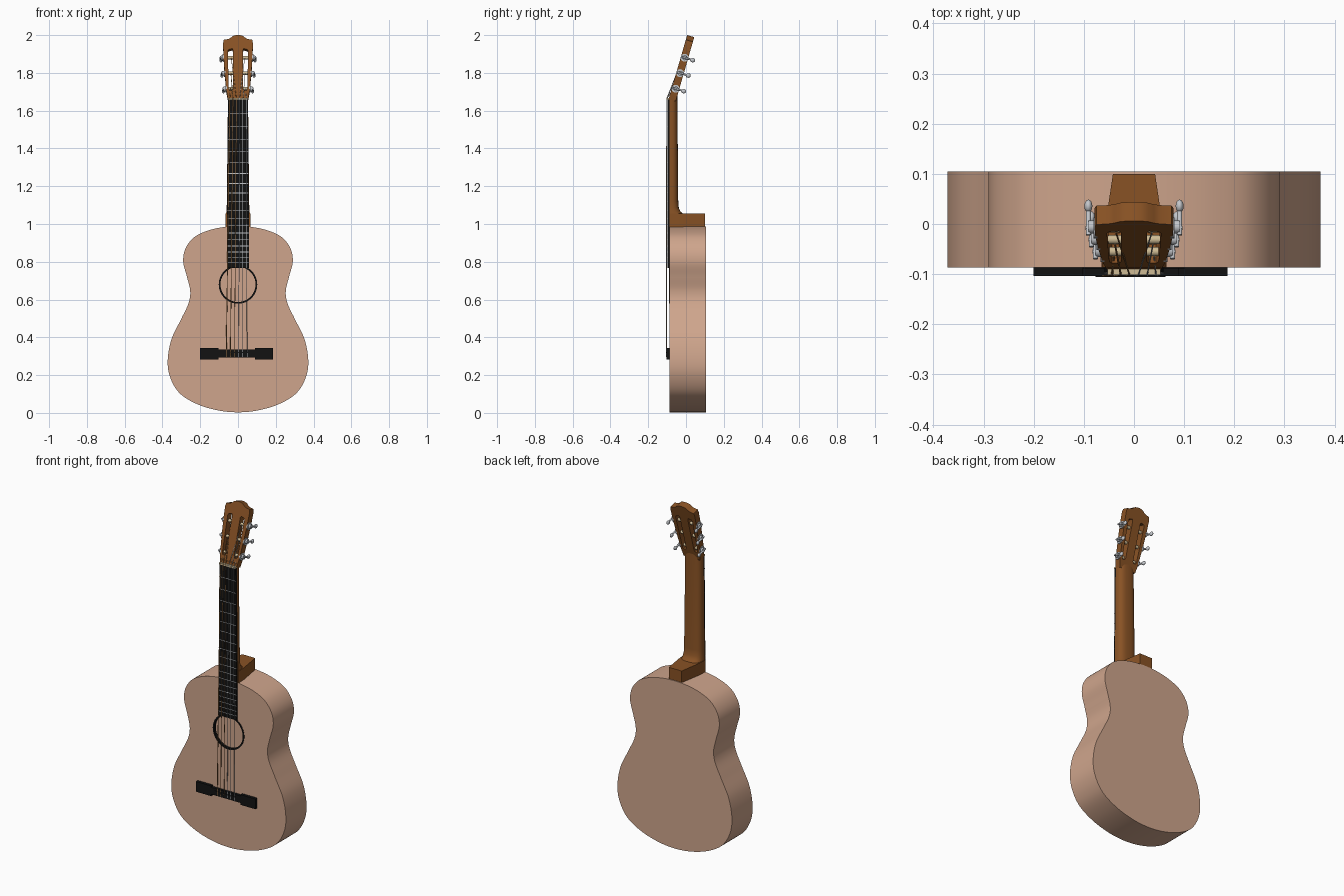
import bpy, bmesh, math
from mathutils import Vector

if "Cube" in bpy.data.objects:
    bpy.data.objects.remove(bpy.data.objects["Cube"])

def material(name, rgb):
    m = bpy.data.materials.new(name)
    m.diffuse_color = (*rgb, 1)
    m.use_nodes = True
    m.node_tree.nodes["Principled BSDF"].inputs["Base Color"].default_value = m.diffuse_color
    return m

PALE = material("pale wood", (0.62, 0.375, 0.262))
BROWN = material("brown wood", (0.25, 0.085, 0.018))
BLACK = material("black wood", (0.006, 0.006, 0.006))
SILVER = material("silver metal", (0.55, 0.57, 0.60))
CREAM = material("cream bone", (0.62, 0.50, 0.30))
BRONZE = material("bronze string", (0.40, 0.20, 0.07))

def add(name, mesh, mat, smooth=True):
    mesh.materials.clear()
    mesh.materials.append(mat)
    for p in mesh.polygons:
        p.use_smooth = smooth
        p.material_index = 0
    if smooth:
        mesh.set_sharp_from_angle(angle=math.radians(35))
    ob = bpy.data.objects.new(name, mesh)
    bpy.context.collection.objects.link(ob)
    return ob

def from_bm(name, bm, mat, smooth=True):
    bmesh.ops.recalc_face_normals(bm, faces=bm.faces[:])
    mesh = bpy.data.meshes.new(name)
    bm.to_mesh(mesh)
    bm.free()
    return add(name, mesh, mat, smooth)

def plate(name, loops, y0, y1, mat):
    """Extruded flat outline (x, z); later loops are holes."""
    cu = bpy.data.curves.new(name, 'CURVE')
    cu.dimensions, cu.fill_mode, cu.extrude = '2D', 'BOTH', (y1 - y0) / 2
    for loop in loops:
        s = cu.splines.new('POLY')
        s.points.add(len(loop) - 1)
        for p, (x, z) in zip(s.points, loop):
            p.co = (x, z, 0, 1)
        s.use_cyclic_u = True
    tmp = bpy.data.objects.new(name + "_curve", cu)
    bpy.context.collection.objects.link(tmp)
    mesh = bpy.data.meshes.new_from_object(tmp)
    bpy.data.objects.remove(tmp)
    bm = bmesh.new()
    bm.from_mesh(mesh)
    bmesh.ops.remove_doubles(bm, verts=bm.verts[:], dist=1e-5)
    ob = from_bm(name, bm, mat)
    ob.location.y = (y0 + y1) / 2
    ob.rotation_euler.x = math.pi / 2
    return ob

def box(name, x0, x1, y0, y1, z0, z1, mat):
    return plate(name, [[(x0, z0), (x1, z0), (x1, z1), (x0, z1)]], y0, y1, mat)

def rod(name, p, q, r, mat, n=16):
    p, q = Vector(p), Vector(q)
    bm = bmesh.new()
    bmesh.ops.create_cone(bm, cap_ends=True, segments=n, radius1=r, radius2=r, depth=(q - p).length)
    ob = from_bm(name, bm, mat)
    ob.location = (p + q) / 2
    ob.rotation_euler = (q - p).to_track_quat('Z', 'Y').to_euler()
    return ob

def loft(name, sections, mat):
    bm = bmesh.new()
    rings = [[bm.verts.new(c) for c in s] for s in sections]
    n = len(rings[0])
    for a, b in zip(rings, rings[1:]):
        for i in range(n):
            bm.faces.new((a[i], a[(i + 1) % n], b[(i + 1) % n], b[i]))
    bm.faces.new(rings[0])
    bm.faces.new(rings[-1])
    return from_bm(name, bm, mat)

def smooth_loop(pts, n=8):
    """Closed Catmull-Rom curve through the points."""
    out, k = [], len(pts)
    for i in range(k):
        a, b, c, d = (Vector(pts[(i + j) % k]) for j in (-1, 0, 1, 2))
        for j in range(n):
            t = j / n
            v = 0.5 * (2*b + (c - a)*t + (2*a - 5*b + 4*c - d)*t*t + (3*b - a - 3*c + d)*t**3)
            out.append((v.x, v.y))
    return out

def mirrored(half):
    return half + [(-x, z) for x, z in reversed(half) if x > 1e-6]

def circle(r, z, n=64):
    return [(r * math.cos(2*math.pi*i/n), z + r * math.sin(2*math.pi*i/n)) for i in range(n)]

# hollow body: top with sound hole, back, and sides
FRONT, BACK = -0.087, 0.105
outline = smooth_loop(mirrored([
    (0, 0.003), (0.11, 0.014), (0.22, 0.048), (0.31, 0.105), (0.36, 0.19), (0.372, 0.28),
    (0.352, 0.39), (0.302, 0.495), (0.262, 0.58), (0.253, 0.645), (0.27, 0.72), (0.29, 0.80),
    (0.278, 0.87), (0.232, 0.93), (0.16, 0.965), (0.08, 0.983), (0, 0.988)]))
inner = [(x * 0.97, 0.5 + (z - 0.5) * 0.976) for x, z in outline]
plate("body_top", [outline, circle(0.096, 0.68)], FRONT, FRONT + 0.01, PALE)
plate("body_sides", [outline, inner], FRONT + 0.01, BACK - 0.01, PALE)
plate("body_back", [outline], BACK - 0.01, BACK, PALE)
plate("sound_hole_ring", [circle(0.102, 0.68), circle(0.093, 0.68)], FRONT - 0.002, FRONT + 0.014, BLACK)

# neck with rounded back, flaring into the heel
def neck_section(z, w, back, n=20):
    pts = []
    for i in range(n + 1):
        a = math.pi * i / n
        c, s = math.cos(a), math.sin(a)
        x = math.copysign(abs(c) ** 0.7, c) * w
        pts.append((x, FRONT + (back - FRONT) * abs(s) ** 0.7, z))
    return pts
loft("neck", [neck_section(*s) for s in (
    (1.685, 0.053, -0.046), (1.12, 0.059, -0.041), (1.085, 0.060, -0.038),
    (1.065, 0.062, -0.028), (1.05, 0.063, -0.008))], BROWN)
heel = [(0.065, FRONT), (0.062, -0.03), (0.051, 0.04), (0.042, 0.1)]
heel += [(-x, y) for x, y in reversed(heel)]
loft("heel", [[(x, y, z) for x, y in heel] for z in (0.972, 1.055)], BROWN)

# fretboard, frets and nut
NUT, SADDLE = 1.66, 0.32
def board_w(z):
    return 0.053 + (NUT - z) * 0.007
plate("fretboard", [mirrored([(board_w(0.77), 0.768), (board_w(NUT), NUT)])], -0.097, FRONT, BLACK)
for i in range(1, 19):
    z = SADDLE + (NUT - SADDLE) * 2 ** (-i / 12)
    w = board_w(z)
    box("fret", -w, w, -0.0985, -0.096, z - 0.0015, z + 0.0015, SILVER)
box("nut", -0.053, 0.053, -0.102, -0.08, NUT - 0.002, NUT + 0.008, CREAM)

# bridge with wider wings, and saddle
bx = -0.007
plate("bridge", [[(bx + sx, z) for sx, z in (
    (-0.193, 0.283), (-0.096, 0.283), (-0.096, 0.294), (0.096, 0.294), (0.096, 0.283), (0.193, 0.283),
    (0.193, 0.343), (0.096, 0.343), (0.096, 0.335), (-0.096, 0.335), (-0.096, 0.343), (-0.193, 0.343))]],
    -0.104, FRONT, BLACK)
box("saddle", bx - 0.07, bx + 0.07, -0.1055, -0.1, 0.317, 0.322, BLACK)

# slotted head, tilted backwards
TILT = math.radians(16.1)
up = Vector((0, math.sin(TILT), math.cos(TILT)))
rear = Vector((0, math.cos(TILT), -math.sin(TILT)))
origin = Vector((0, -0.092, NUT))
def head_point(x, v, d):
    """Point on the head: across, along, and depth behind its front."""
    return origin + Vector((x, 0, 0)) + up * v + rear * d
slot = [(0.026, 0.06), (0.030, 0.05), (0.044, 0.05), (0.049, 0.06),
        (0.054, 0.265), (0.050, 0.275), (0.030, 0.28), (0.026, 0.27)]
head = plate("head", [mirrored([(0, 0.0), (0.053, 0.0), (0.062, 0.05), (0.071, 0.15), (0.077, 0.24),
    (0.079, 0.31), (0.075, 0.328), (0.052, 0.332), (0.04, 0.338), (0.028, 0.349), (0.014, 0.353), (0, 0.354)]),
    slot, [(-x, z) for x, z in reversed(slot)]], -0.0195, 0.0195, BROWN)
head.location = head_point(0, 0, 0.0195)
head.rotation_euler.x = math.pi / 2 - TILT

# tuners: roller, shaft, gear, stem and button, three per side
TUNERS = ((0.064, 0.063), (0.15, 0.071), (0.235, 0.077))
for side in (-1, 1):
    for v, w in TUNERS:
        def hp(x, d):
            return head_point(side * x, v, d)
        rod("roller", hp(0.025, 0.02), hp(0.053, 0.02), 0.009, CREAM)
        rod("tuner_shaft", hp(0.02, 0.02), hp(w + 0.02, 0.02), 0.004, SILVER, 12)
        rod("tuner_plate", hp(w - 0.004, 0.02), hp(w + 0.004, 0.02), 0.021, SILVER, 20)
        rod("tuner_gear", hp(w + 0.003, 0.022), hp(w + 0.014, 0.022), 0.013, SILVER)
        rod("tuner_stem", hp(w + 0.014, 0.005), hp(w + 0.014, 0.062), 0.005, SILVER, 12)
        bm = bmesh.new()
        bmesh.ops.create_uvsphere(bm, u_segments=16, v_segments=10, radius=1)
        button = from_bm("tuner_button", bm, SILVER)
        button.scale = (0.008, 0.013, 0.012)
        button.location = hp(w + 0.014, 0.065)

# strings: bridge to nut, then on to the rollers
for i in range(6):
    k = i - 2.5
    mat, r = (BRONZE, 0.0022 - 0.0003 * i) if i < 3 else (SILVER, 0.0014)
    side = -1 if i < 3 else 1
    low, top = (k * 0.022 + bx, -0.104, 0.319), (k * 0.0175, -0.102, NUT + 0.004)
    order = 2 - int(abs(k))
    rod("string", low, top, r, mat, 8)
    end = head_point(side * (0.036 + 0.002 * (2 - order)), TUNERS[2 - int(abs(k))][0], 0.011)
    rod("string_end", top, end, r, mat, 8)
    rod("string_tie", low, (low[0], -0.103, 0.296), r, mat, 8)
